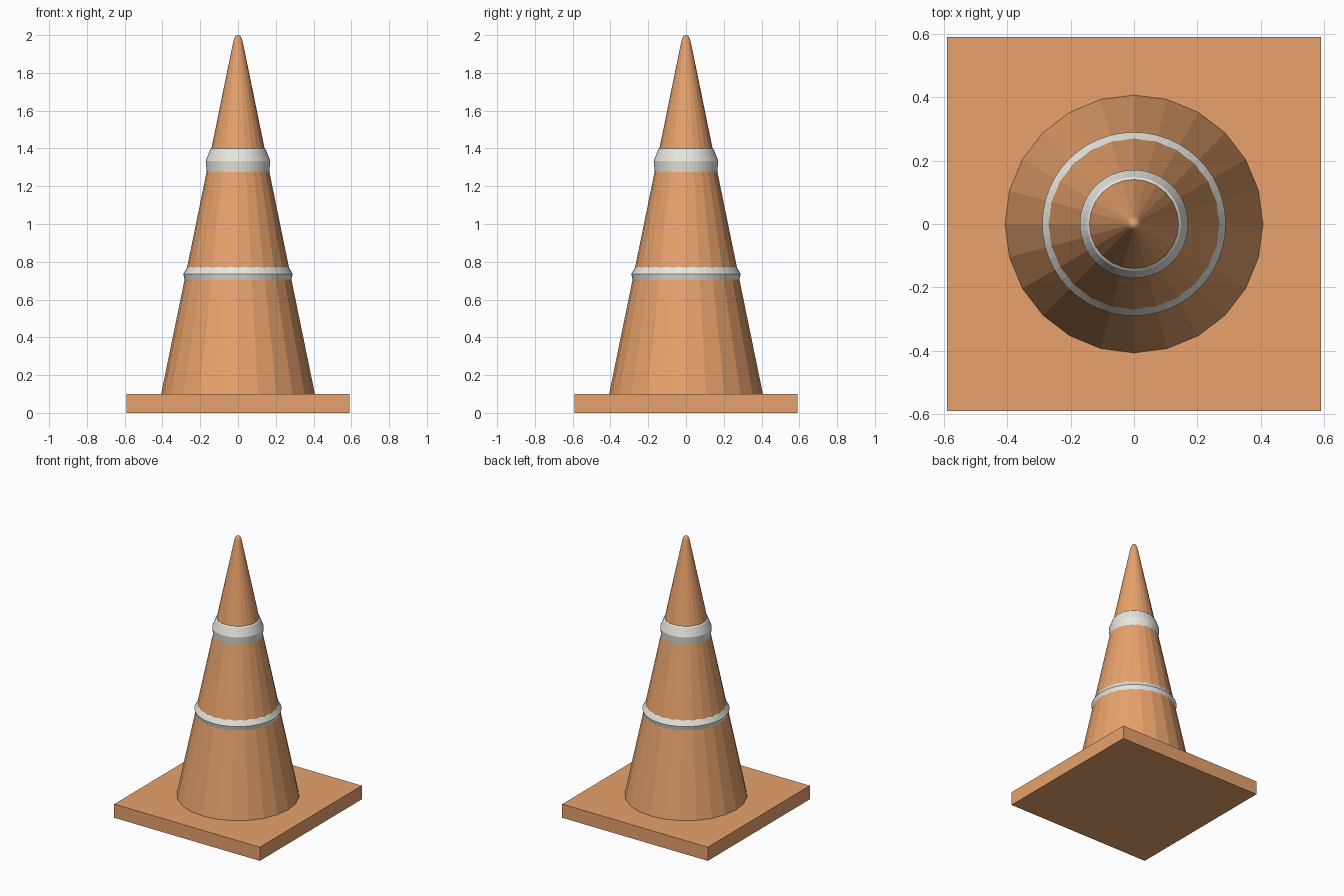
import bpy, bmesh
from math import cos, sin, tau

if "Cube" in bpy.data.objects:
    bpy.data.objects.remove(bpy.data.objects["Cube"])


def material(name, color):
    m = bpy.data.materials.new(name)
    m.diffuse_color = color
    m.use_nodes = True
    m.node_tree.nodes["Principled BSDF"].inputs["Base Color"].default_value = m.diffuse_color
    return m


orange = material("orange", (0.80, 0.36, 0.15, 1))
white = material("white", (0.80, 0.79, 0.74, 1))


def add_object(name, bm, mat):
    bmesh.ops.recalc_face_normals(bm, faces=bm.faces[:])
    me = bpy.data.meshes.new(name)
    bm.to_mesh(me)
    bm.free()
    me.materials.append(mat)
    ob = bpy.data.objects.new(name, me)
    bpy.context.collection.objects.link(ob)
    return ob


def lathe(name, profile, sides, mat, closed=False):
    """Revolve (radius, z) points; capped at both ends unless closed."""
    bm = bmesh.new()
    rings = [[bm.verts.new((r * cos(tau * i / sides), r * sin(tau * i / sides), z))
              for i in range(sides)] for r, z in profile]
    pairs = list(zip(rings, rings[1:]))
    if closed:
        pairs.append((rings[-1], rings[0]))
    else:
        bm.faces.new(rings[0])
        bm.faces.new(rings[-1])
    for a, b in pairs:
        for i in range(sides):
            j = (i + 1) % sides
            bm.faces.new((a[i], a[j], b[j], b[i]))
    return add_object(name, bm, mat)


# Square base plate
bm = bmesh.new()
bmesh.ops.create_cube(bm, size=1)
for v in bm.verts:
    v.co = (v.co.x * 1.18, v.co.y * 1.18, v.co.z * 0.1 + 0.05)
add_object("base", bm, orange)

# Tapered body with rounded tip
lathe("cone_body", [(0.407, 0.1), (0.024, 1.97), (0.019, 1.985),
                    (0.012, 1.996), (0.005, 2.0)], 24, orange)

# Raised reflective bands, partly sunk into the body
lathe("lower_band", [(0.24, 0.70), (0.281, 0.70), (0.29, 0.735),
                     (0.263, 0.78), (0.24, 0.78)], 48, white, True)
lathe("upper_band", [(0.11, 1.272), (0.165, 1.272), (0.171, 1.333),
                     (0.148, 1.393), (0.14, 1.40), (0.11, 1.40)], 48, white, True)
